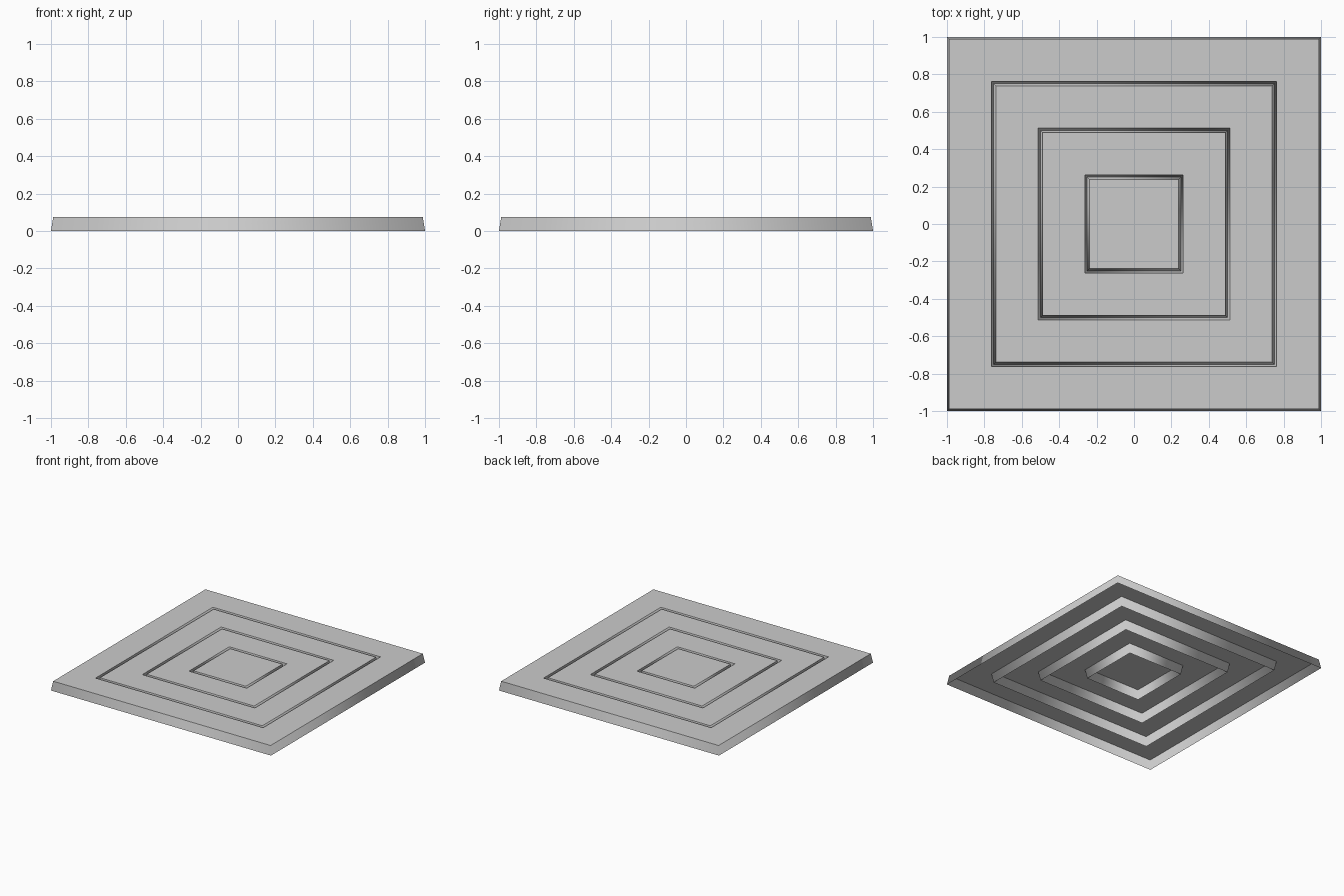
import bpy
import bmesh

if "Cube" in bpy.data.objects:
    bpy.data.objects.remove(bpy.data.objects["Cube"])

HEIGHT = 0.075   # panel thickness
DRAFT = 0.012    # inward lean of every wall

# Single flat grey
grey = bpy.data.materials.new("grey")
grey.use_nodes = True
colour = (0.6, 0.6, 0.6, 1)
grey.diffuse_color = colour
grey.node_tree.nodes["Principled BSDF"].inputs["Base Color"].default_value = colour

# Pleated sheet: outer skirt, then three V grooves, then the centre plate
profile = [(1.0, 0), (1.0 - DRAFT, HEIGHT)]
for groove in (0.75, 0.5, 0.25):
    profile += [(groove + DRAFT, HEIGHT), (groove, 0), (groove - DRAFT, HEIGHT)]

bm = bmesh.new()
corners = [(-1, -1), (1, -1), (1, 1), (-1, 1)]
rings = [[bm.verts.new((sx * r, sy * r, z)) for sx, sy in corners] for r, z in profile]
for outer, inner in zip(rings, rings[1:]):
    for i in range(4):
        j = (i + 1) % 4
        bm.faces.new((outer[i], outer[j], inner[j], inner[i]))
bm.faces.new(rings[-1])

# Walls blend round their corners; rims and groove bottoms stay crisp
for face in bm.faces:
    face.smooth = True
for edge in bm.edges:
    a, b = edge.verts
    edge.smooth = abs(a.co.z - b.co.z) > HEIGHT / 2

mesh = bpy.data.meshes.new("stepped_panel")
bm.to_mesh(mesh)
bm.free()
mesh.materials.append(grey)
panel = bpy.data.objects.new("stepped_panel", mesh)
bpy.context.collection.objects.link(panel)
